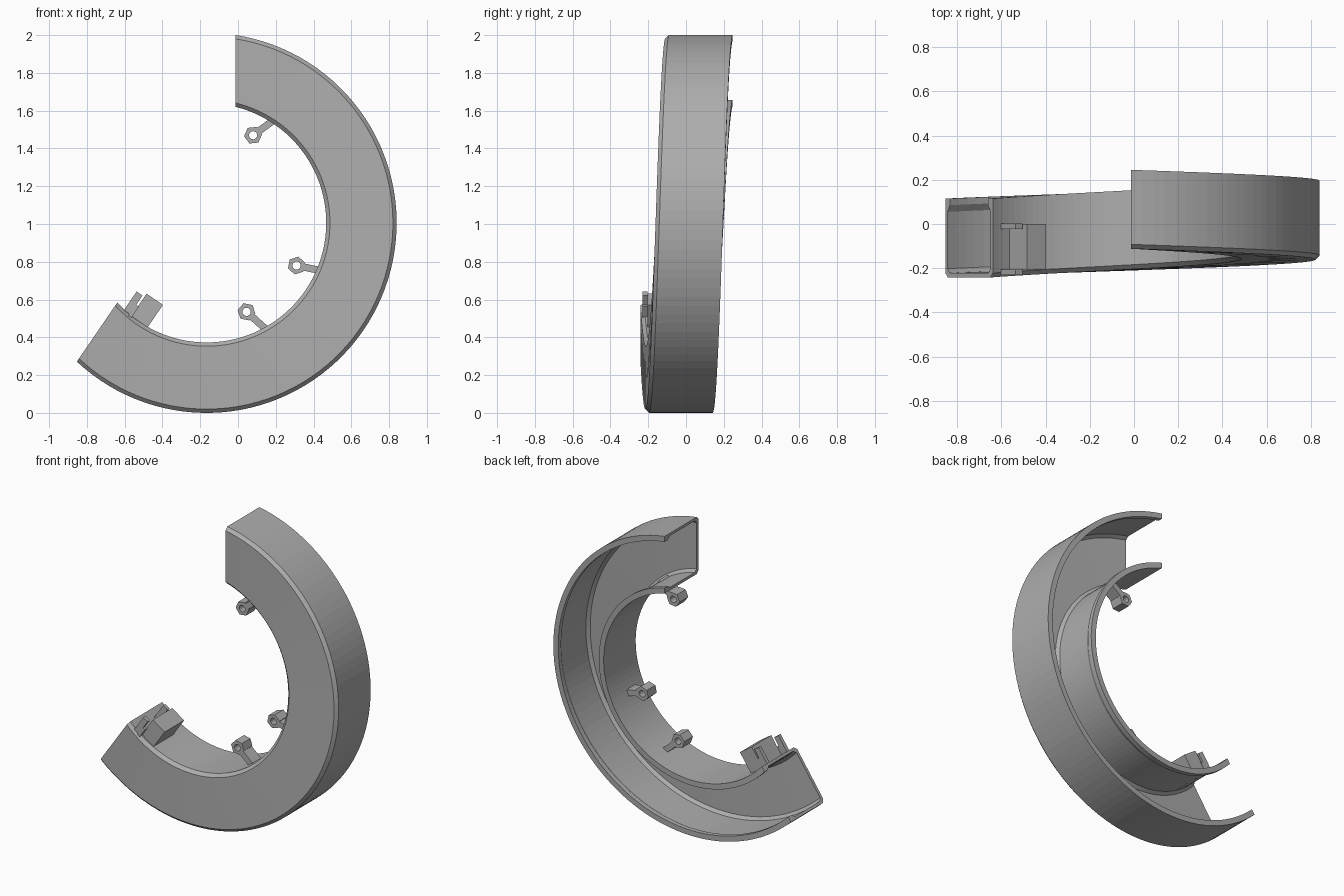
import bpy, bmesh, math
from mathutils import Vector

if "Cube" in bpy.data.objects:
    bpy.data.objects.remove(bpy.data.objects["Cube"])

GREY = (0.42, 0.42, 0.42, 1)
mat = bpy.data.materials.new("plain_grey")
mat.use_nodes = True
mat.diffuse_color = GREY
mat.node_tree.nodes["Principled BSDF"].inputs["Base Color"].default_value = GREY

CX, CZ = -0.166, 1.006      # axis of the ramp
OUTER, INNER = 1.006, 0.633
DEPTH = 0.357
OFFSET = 0.152              # distance of both end cuts from the axis


def finish(name, bm):
    bmesh.ops.recalc_face_normals(bm, faces=bm.faces)
    mesh = bpy.data.meshes.new(name)
    bm.to_mesh(mesh)
    bm.free()
    mesh.materials.append(mat)
    obj = bpy.data.objects.new(name, mesh)
    bpy.context.collection.objects.link(obj)
    return obj


def prism(name, outline, y0, y1):
    """Extrude an (x, z) outline from y0 to y1."""
    bm = bmesh.new()
    face = bm.faces.new([bm.verts.new((x, y0, z)) for x, z in outline])
    new = bmesh.ops.extrude_face_region(bm, geom=[face])["geom"]
    verts = [v for v in new if isinstance(v, bmesh.types.BMVert)]
    bmesh.ops.translate(bm, verts=verts, vec=(0, y1 - y0, 0))
    return finish(name, bm)


def bridge(bm, a, b):
    n = len(a)
    for i in range(n):
        j = (i + 1) % n
        bm.faces.new((a[i], a[j], b[j], b[i]))


# Curved channel: a lipped U section swept along a gentle helix
half = [(0.0, DEPTH), (0.036, DEPTH), (0.036, DEPTH - 0.03), (0.018, DEPTH - 0.06),
        (0.018, 0.04), (0.036, 0.02)]
front = [(0.02, 0.0), (0.0, 0.02)]
section = [(OUTER - d, y) for d, y in half]
section += [(INNER + d, y) for d, y in reversed(half)]
section += [(INNER + d, y) for d, y in reversed(front)]
section += [(OUTER - d, y) for d, y in front]

STEPS = 72
START, SWEEP = 90.0, 214.4
bm = bmesh.new()
rings = []
for i in range(STEPS + 1):
    f = i / STEPS
    ring = []
    for r, y in section:
        a = math.radians(START - SWEEP * f) - math.asin(OFFSET / r)
        ring.append(bm.verts.new((CX + r * math.cos(a), -0.112 - 0.13 * f + y,
                                  CZ + r * math.sin(a))))
    rings.append(ring)
for a, b in zip(rings, rings[1:]):
    bridge(bm, a, b)
bm.faces.new(rings[0])
bm.faces.new(rings[-1])
finish("curved_channel", bm)


# Screw lugs: hexagonal bosses with a hole, on short stems
HEX, HOLE = 0.048, 0.022
LUG_Y = (-0.07, 0.02)


def lug(name, centre, root):
    c, e = Vector(centre), Vector(root)
    d = (e - c).normalized()
    side = Vector((-d.y, d.x))
    apothem = HEX * math.cos(math.pi / 6)
    bm = bmesh.new()
    loops = []
    for y, hole in ((LUG_Y[0], False), (LUG_Y[1], False), (LUG_Y[1], True), (LUG_Y[0], True)):
        loop = []
        for k in range(12):
            a = k * math.pi / 6
            r = HOLE if hole else (HEX if k % 2 else apothem)
            p = c + r * (d * math.cos(a) + side * math.sin(a))
            loop.append(bm.verts.new((p.x, y, p.y)))
        loops.append(loop)
    for k in range(4):
        bridge(bm, loops[k], loops[(k + 1) % 4])
    finish(name + "_boss", bm)
    w = side * 0.019
    s, e = c + d * apothem * 0.98, e + d * 0.008
    prism(name + "_stem", [s - w, e - w, e + w, s + w], *LUG_Y)


lug("upper_lug", (0.08, 1.47), (0.19, 1.55))
lug("middle_lug", (0.31, 0.78), (0.42, 0.757))
lug("lower_lug", (0.045, 0.535), (0.14, 0.45))


# Clip by the lower end, laid out along the end cut
corner = Vector((-0.64, 0.58))
inward = Vector((0.564, 0.826))
along = Vector((0.826, -0.564))


def clip_part(name, t0, t1, u0, u1, y0, y1):
    pts = [corner + along * t + inward * u
           for t, u in ((t0, u0), (t1, u0), (t1, u1), (t0, u1))]
    prism(name, pts, y0, y1)


clip_part("clip_block", 0.1, 0.205, -0.03, 0.13, -0.205, 0.0)
for label, y in (("front", -0.23), ("back", -0.022)):
    clip_part("clip_prong_" + label, 0.05, 0.088, -0.01, 0.11, y, y + 0.025)
    clip_part("clip_bridge_" + label, 0.085, 0.105, -0.02, 0.05, y, y + 0.025)
